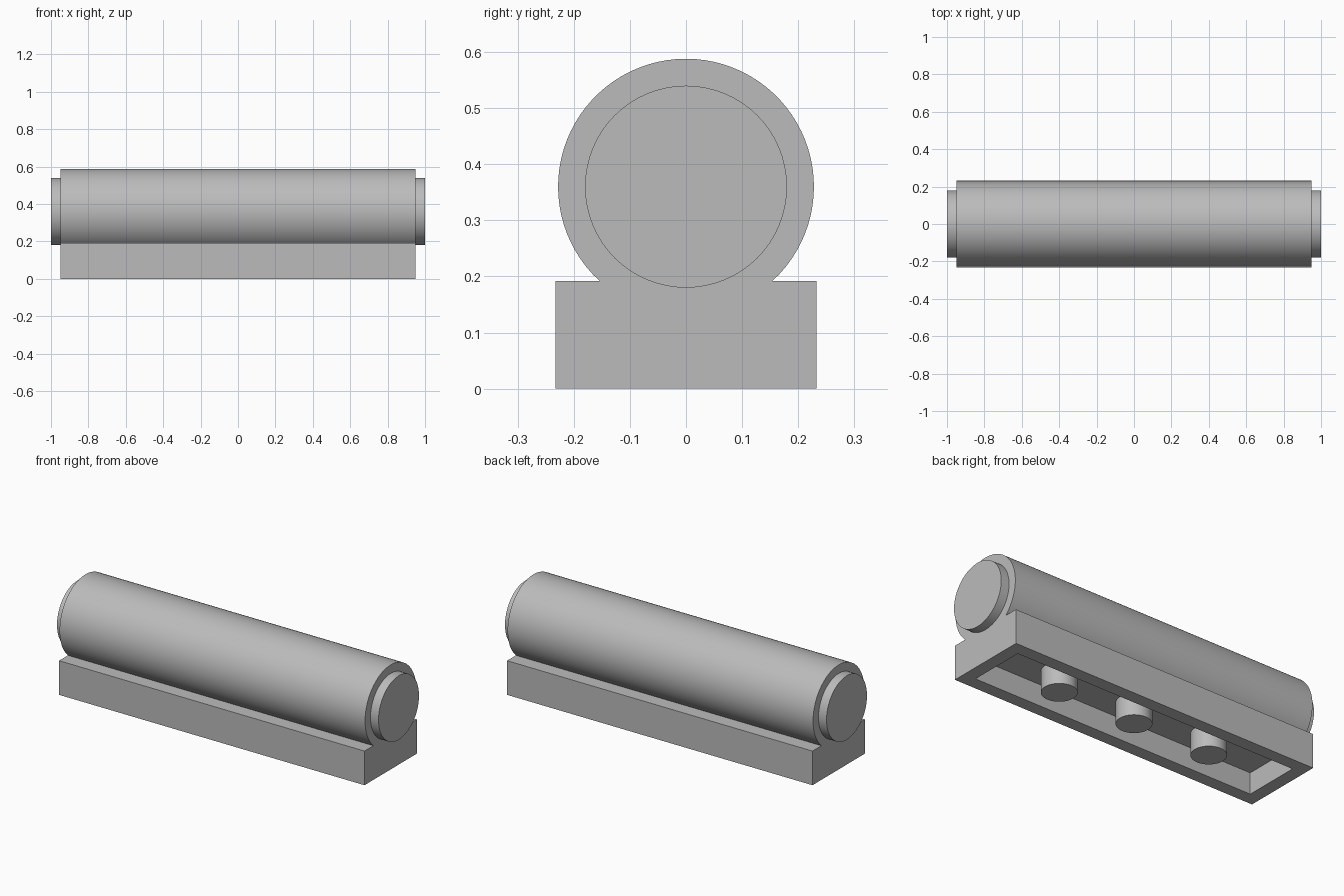
import bpy, bmesh, math
from mathutils import Matrix, Vector

cube = bpy.data.objects.get("Cube")
if cube:
    bpy.data.objects.remove(cube, do_unlink=True)

HALF_LEN, HALF_WIDTH, BASE_TOP = 0.95, 0.233, 0.192
RADIUS, AXIS_Z = 0.228, 0.36
WALL, CAVITY = 0.072, 0.12
SEGMENTS = 64

grey = bpy.data.materials.new("plain_grey")
grey.use_nodes = True
colour = (0.5, 0.5, 0.5, 1)
grey.diffuse_color = colour
grey.node_tree.nodes["Principled BSDF"].inputs["Base Color"].default_value = colour


def add_object(name, bm):
    bmesh.ops.recalc_face_normals(bm, faces=bm.faces)
    mesh = bpy.data.meshes.new(name)
    bm.to_mesh(mesh)
    bm.free()
    mesh.materials.append(grey)
    obj = bpy.data.objects.new(name, mesh)
    bpy.context.collection.objects.link(obj)
    bpy.ops.object.select_all(action="DESELECT")
    obj.select_set(True)
    bpy.context.view_layer.objects.active = obj
    bpy.ops.object.shade_smooth_by_angle(angle=math.radians(30))
    return obj


def add_cylinder(name, radius, depth, matrix):
    bm = bmesh.new()
    bmesh.ops.create_cone(bm, cap_ends=True, segments=SEGMENTS, radius1=radius,
                          radius2=radius, depth=depth, matrix=matrix)
    return add_object(name, bm)


# Body: round tube joined to a block, one end profile extruded along x
start = -math.asin((AXIS_Z - BASE_TOP) / RADIUS)
sweep = math.pi - 2 * start
profile = [(-HALF_WIDTH, BASE_TOP), (-HALF_WIDTH, 0), (HALF_WIDTH, 0), (HALF_WIDTH, BASE_TOP)]
for i in range(SEGMENTS + 1):
    a = start + sweep * i / SEGMENTS
    profile.append((RADIUS * math.cos(a), AXIS_Z + RADIUS * math.sin(a)))

bm = bmesh.new()
end = bm.faces.new([bm.verts.new((-HALF_LEN, y, z)) for y, z in profile])
grown = bmesh.ops.extrude_face_region(bm, geom=[end], use_keep_orig=True)["geom"]
bmesh.ops.translate(bm, vec=(2 * HALF_LEN, 0, 0),
                    verts=[g for g in grown if isinstance(g, bmesh.types.BMVert)])
bmesh.ops.recalc_face_normals(bm, faces=bm.faces)

# Hollow underside
bottom = min(bm.faces, key=lambda f: f.calc_center_median().z)
bmesh.ops.inset_region(bm, faces=[bottom], thickness=WALL, use_even_offset=True)
ceiling = bmesh.ops.extrude_discrete_faces(bm, faces=[bottom])["faces"][0]
bmesh.ops.translate(bm, vec=(0, 0, CAVITY), verts=ceiling.verts)
add_object("body", bm)

# Round end caps
for name, side in (("left_end_cap", 1), ("right_end_cap", -1)):
    place = Matrix.Translation(Vector((side * 0.97, 0, AXIS_Z)))
    add_cylinder(name, 0.18, 0.06, place @ Matrix.Rotation(math.pi / 2, 4, "Y"))

# Pegs inside the hollow
for i in (-1, 0, 1):
    add_cylinder(f"underside_peg_{i + 2}", 0.09, CAVITY + 0.005,
                 Matrix.Translation(Vector((i * 0.478, 0, (CAVITY + 0.005) / 2))))
